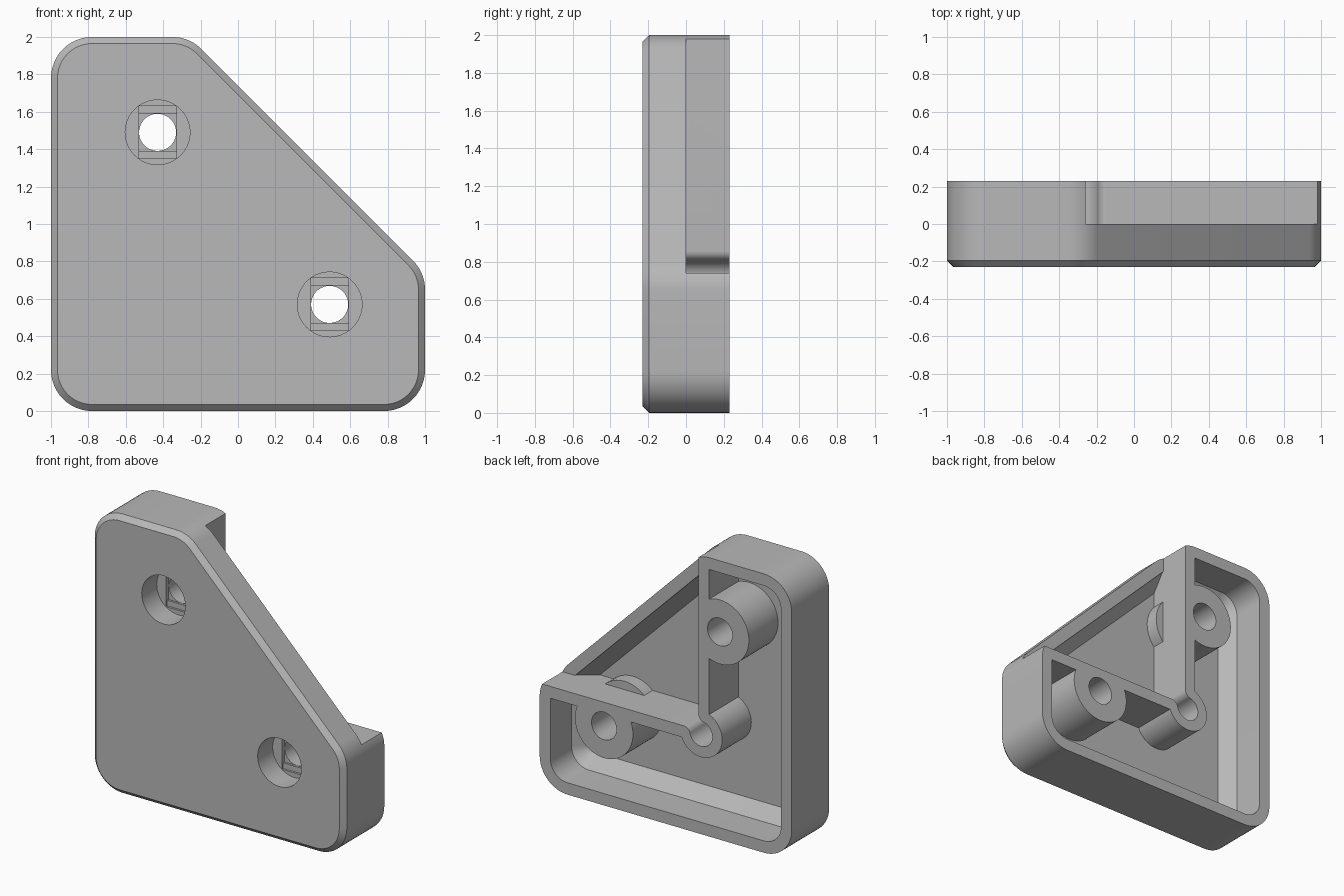
import bpy, bmesh
from math import sin, cos, pi, radians, atan2, sqrt, tan
from mathutils import Vector

if "Cube" in bpy.data.objects:
    bpy.data.objects.remove(bpy.data.objects["Cube"])

BACK, FRONT, FLOOR = 0.23, -0.23, -0.10
WALL, EDGE = 0.085, 0.74            # wall thickness, inner arm edge
CORNERS = [(-1, 0), (1, 0), (1, EDGE), (EDGE - 1, 2), (-1, 2)]
SCREWS = [(-0.43, 1.49), (0.49, 0.57)]


def swap(p):
    """Mirror a point across the bracket's diagonal symmetry line."""
    return (p[1] - 1, p[0] + 1)


def arc(c, r, a, b, n=16):
    return [(c[0] + r * cos(a + (b - a) * i / n), c[1] + r * sin(a + (b - a) * i / n))
            for i in range(n + 1)]


def outline(inset, radius=0.22, n=12):
    """Rounded bracket outline, shrunk by inset."""
    pts = []
    r = max(radius - inset, 0.02)
    for i, c in enumerate(CORNERS):
        p = Vector(c)
        d1 = (p - Vector(CORNERS[i - 1])).normalized()
        d2 = (Vector(CORNERS[(i + 1) % len(CORNERS)]) - p).normalized()
        turn = d1.angle(d2)
        n1 = Vector((-d1.y, d1.x))
        centre = p + (inset + r) * (n1 - d1 * tan(turn / 2))
        start = atan2(-n1.y, -n1.x)
        pts += arc(centre, r, start, start + turn, n)
    return pts


def loft(name, rings):
    """Closed solid through (points, y) rings."""
    bm = bmesh.new()
    loops = [[bm.verts.new((x, y, z)) for x, z in pts] for pts, y in rings]
    n = len(loops[0])
    bm.faces.new(loops[0])
    bm.faces.new(loops[-1])
    for a, b in zip(loops, loops[1:]):
        for i in range(n):
            bm.faces.new((a[i], a[(i + 1) % n], b[(i + 1) % n], b[i]))
    bmesh.ops.recalc_face_normals(bm, faces=bm.faces)
    me = bpy.data.meshes.new(name)
    bm.to_mesh(me)
    bm.free()
    ob = bpy.data.objects.new(name, me)
    bpy.context.collection.objects.link(ob)
    return ob


def prism(name, pts, y0, y1):
    return loft(name, [(pts, y0), (pts, y1)])


def box(name, x0, x1, z0, z1, y0, y1):
    return prism(name, [(x0, z0), (x1, z0), (x1, z1), (x0, z1)], y0, y1)


def disc(name, c, r, y0, y1, n=64):
    return prism(name, arc(c, r, 0, 2 * pi, n)[:-1], y0, y1)


def combine(target, other, op):
    """Apply a boolean and drop the helper."""
    mod = target.modifiers.new(op, 'BOOLEAN')
    mod.operation, mod.object, mod.solver = op, other, 'EXACT'
    bpy.context.view_layer.update()
    dg = bpy.context.evaluated_depsgraph_get()
    me = bpy.data.meshes.new_from_object(target.evaluated_get(dg))
    target.modifiers.clear()
    target.data = me
    bpy.data.objects.remove(other)


# Inner corner opening with a round relief and softened lips
relief, relief_r, lip_r = (-0.28, 0.72), 0.09, 0.05
dx = EDGE - 1 - lip_r - relief[0]
dz = sqrt((relief_r + lip_r) ** 2 - dx * dx)
lip = (relief[0] + dx, relief[1] + dz)
tilt = atan2(dz, dx)
lip_arc = arc(lip, lip_r, 0, tilt - pi, 10)
opening = [(1.5, EDGE), (1.5, 2.5), (EDGE - 1, 2.5)] + lip_arc
opening += arc(relief, relief_r, tilt, 2.5 * pi - tilt, 32)[1:-1]
opening += [swap(p) for p in reversed(lip_arc)]

# Outer shell: chamfered front, hollow back with sloped floor edge
body = loft("corner_bracket", [(outline(0.035), FRONT), (outline(0), FRONT + 0.035),
                               (outline(0), BACK + 0.05)])
cavity = loft("cavity", [(outline(WALL + 0.09), FLOOR), (outline(WALL), FLOOR + 0.09),
                         (outline(WALL), 0.4)])
combine(body, cavity, 'DIFFERENCE')
combine(body, prism("opening", opening, 0, 0.5), 'DIFFERENCE')

# Inner walls, corner sleeve and tall screw bosses
base = FLOOR - 0.03
walls = disc("inner_walls", relief, relief_r + 0.078, base, 0.3)
combine(walls, box("upright_wall", EDGE - 1 - WALL, EDGE - 0.99, 0.7, 1.94, base, 0.3), 'UNION')
combine(walls, box("level_wall", -0.3, 0.94, EDGE - WALL, EDGE + 0.01, base, 0.3), 'UNION')
for c in SCREWS:
    combine(walls, disc("boss", c, 0.23, base, 0.3), 'UNION')
combine(walls, prism("opening", opening, FLOOR, 0.5), 'DIFFERENCE')
combine(body, walls, 'UNION')

# Screw seats: low collar, counterbore, stepped slot and through hole
for x, z in SCREWS:
    combine(body, disc("collar", (x, z), 0.23, base, -0.005), 'UNION')
    combine(body, disc("counterbore", (x, z), 0.173, -0.4, -0.06), 'DIFFERENCE')
    combine(body, box("slot", x - 0.1, x + 0.1, z - 0.14, z + 0.14, -0.3, -0.045), 'DIFFERENCE')
    combine(body, box("step", x - 0.1, x + 0.1, z - 0.1, z + 0.1, -0.3, -0.03), 'DIFFERENCE')
    combine(body, disc("hole", (x, z), 0.099, -0.35, 0.5), 'DIFFERENCE')

# Trim the back flush
combine(body, box("trim", -2, 2, -1, 3, BACK, 0.6), 'DIFFERENCE')

# Single grey finish
grey = bpy.data.materials.new("plain_grey")
grey.use_nodes = True
colour = (0.48, 0.48, 0.48, 1)
grey.diffuse_color = colour
grey.node_tree.nodes["Principled BSDF"].inputs["Base Color"].default_value = colour
body.data.materials.clear()
body.data.materials.append(grey)
for f in body.data.polygons:
    f.material_index = 0

bpy.ops.object.select_all(action='DESELECT')
body.select_set(True)
bpy.context.view_layer.objects.active = body
bpy.ops.object.shade_smooth_by_angle(angle=radians(30))
